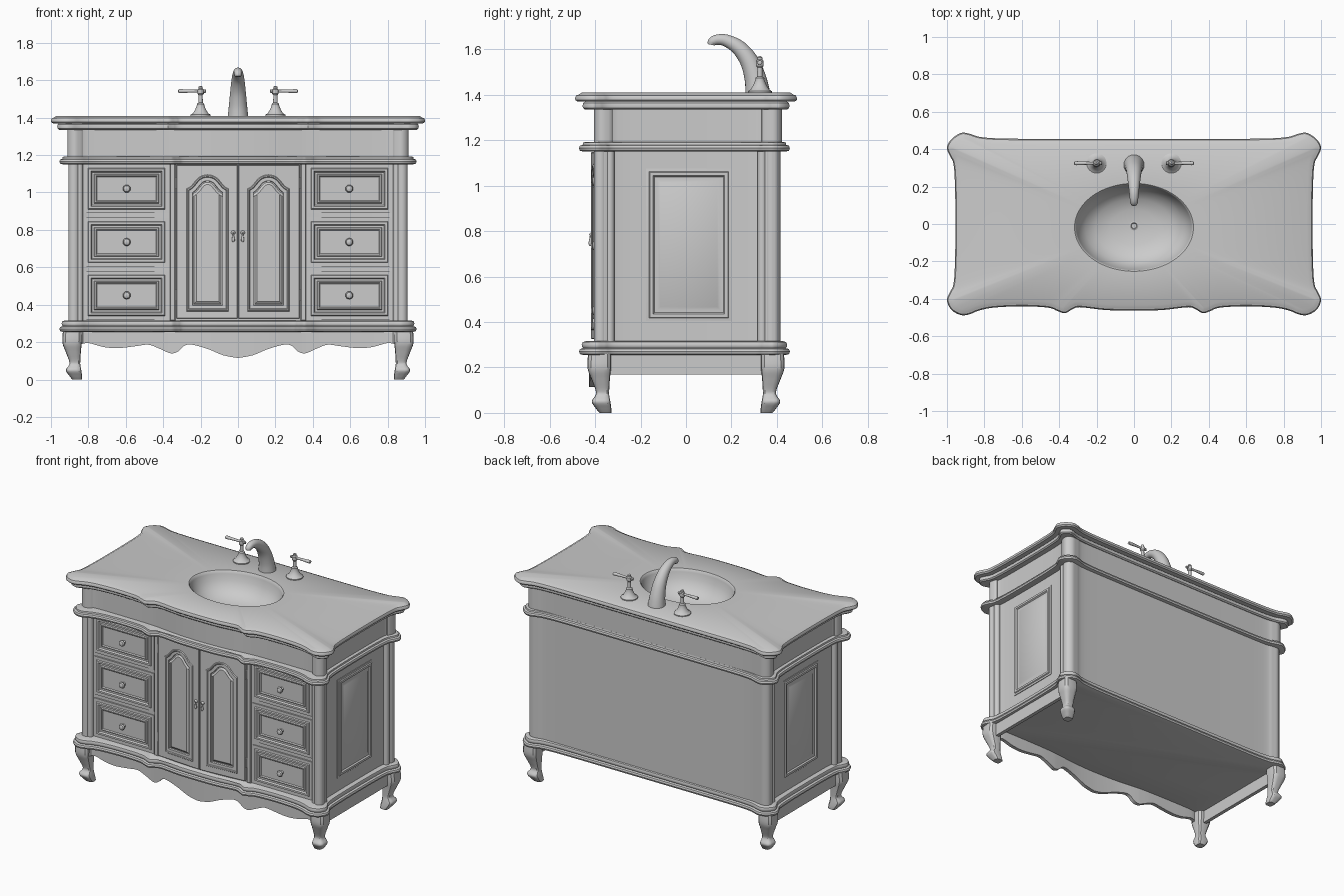
import bpy, bmesh
from math import sin, cos, pi, atan2
from mathutils import Vector

if "Cube" in bpy.data.objects:
    bpy.data.objects.remove(bpy.data.objects["Cube"])


def skin(name, rings, cap=(True, True), angle=35):
    """Join a list of equal-length closed rings into a surface."""
    bm = bmesh.new()
    vs = [[bm.verts.new(p) for p in r] for r in rings]
    n = len(vs[0])
    for a, b in zip(vs, vs[1:]):
        for i in range(n):
            bm.faces.new((a[i], a[(i + 1) % n], b[(i + 1) % n], b[i]))
    if cap[0]:
        bm.faces.new(vs[0])
    if cap[1]:
        bm.faces.new(vs[-1])
    bmesh.ops.recalc_face_normals(bm, faces=bm.faces)
    me = bpy.data.meshes.new(name)
    bm.to_mesh(me)
    bm.free()
    ob = bpy.data.objects.new(name, me)
    bpy.context.collection.objects.link(ob)
    bpy.ops.object.select_all(action='DESELECT')
    ob.select_set(True)
    bpy.context.view_layer.objects.active = ob
    bpy.ops.object.shade_smooth_by_angle(angle=angle * pi / 180)
    return ob


def spline(pts, n, closed=False):
    """Catmull-Rom curve through the points."""
    p = [Vector(q) for q in pts]
    m = len(p)
    get = (lambda i: p[i % m]) if closed else (lambda i: p[max(0, min(m - 1, i))])
    out = []
    for i in range(m if closed else m - 1):
        a, b, c, d = (get(i + k) for k in (-1, 0, 1, 2))
        for k in range(n):
            t = k / n
            out.append(.5 * (2 * b + (c - a) * t + (2 * a - 5 * b + 4 * c - d) * t * t
                             + (3 * b - a - 3 * c + d) * t ** 3))
    return out if closed else out + [p[-1]]


def offset(pts, d):
    """Move a counter-clockwise outline inward by d."""
    out, m = [], len(pts)
    for i in range(m):
        p = Vector(pts[i])
        a = (p - Vector(pts[i - 1])).normalized()
        b = (Vector(pts[(i + 1) % m]) - p).normalized()
        t = (a + b).normalized()
        out.append(p + Vector((-t.y, t.x)) * d / max(.5, t.dot(a)))
    return out


def outline(half):
    full = half + [(-x, y) for x, y in half[-2:0:-1]]
    return spline(full, 5, True)


def level(pts, z):
    return [(p[0], p[1], z) for p in pts]


def lathe(name, x, y, prof, axis='z', z0=0, n=24):
    """Round part from (radius, height); axis '-y' points to the front."""
    rings = []
    for r, h in prof:
        c = [(r * cos(2 * pi * i / n), r * sin(2 * pi * i / n)) for i in range(n)]
        rings.append([(x + a, y + b, z0 + h) if axis == 'z' else
                      (x + a, y - h, z0 + b) if axis == '-y' else
                      (x + h, y + a, z0 + b) for a, b in c])
    return skin(name, rings)


def rect(x0, x1, z0, z1):
    return [(x0, z0), (x1, z0), (x1, z1), (x0, z1)]


def box(name, x0, x1, y0, y1, z0, z1):
    r = rect(x0, x1, y0, y1)
    return skin(name, [level(r, z0), level(r, z1)])


# Plan outlines, right half from front centre to back centre
top = outline([(0, -.463), (.15, -.46), (.29, -.445), (.33, -.457), (.37, -.477), (.41, -.465),
               (.46, -.447), (.6, -.44), (.75, -.447), (.83, -.463), (.88, -.483), (.925, -.487),
               (.975, -.46), (1, -.41), (.985, -.365), (.965, -.32), (.957, -.2), (.955, 0),
               (.957, .2), (.965, .32), (.985, .365), (1, .41), (.975, .455), (.925, .487),
               (.88, .483), (.82, .465), (.7, .457), (.45, .455), (.2, .455), (0, .455)])
body = outline([(0, -.398), (.17, -.392), (.32, -.376), (.38, -.371), (.5, -.367), (.8, -.367),
                (.84, -.385), (.875, -.397), (.903, -.375), (.895, -.335), (.873, -.3), (.868, 0),
                (.873, .3), (.895, .345), (.905, .39), (.875, .415), (.83, .412), (.75, .402),
                (.4, .4), (0, .4)])
mould = [Vector((p.x * .955, p.y * .95 - .007)) for p in top]
front_pts = sorted((p.x, p.y) for p in body if p.y < -.34 and abs(p.x) < .88)


def front(x):
    for (x0, y0), (x1, y1) in zip(front_pts, front_pts[1:]):
        if x0 <= x <= x1:
            return y0 + (y1 - y0) * (x - x0) / (x1 - x0)
    return -.39


# Cabinet and frieze
skin('cabinet_body', [level(body, .29), level(body, 1.17)])
fr = offset(body, -.007)
skin('frieze', [level(fr, 1.17), level(fr, 1.345)], (False, False))

# Stepped mouldings at waist and base
skin('waist_moulding', [level(offset(mould, d), z) for d, z in
     [(.02, 1.15), (.004, 1.154), (0, 1.165), (.004, 1.176), (.016, 1.18), (.018, 1.19), (.03, 1.193)]])
skin('base_moulding', [level(offset(mould, d), z) for d, z in
     [(.018, .255), (.004, .259), (0, .27), (.004, .281), (.018, .285), (.014, .29),
      (.012, .3), (.016, .311), (.03, .316)]])

# Countertop with moulded edge flowing into the oval basin
rings = [[(p.x * .85, p.y * .8, 1.335) for p in top]]
rings += [level(offset(top, d), z) for d, z in
          [(.044, 1.335), (.035, 1.342), (.033, 1.352), (.036, 1.364), (.044, 1.37), (.01, 1.37),
           (.001, 1.378), (0, 1.387), (.006, 1.398), (.014, 1.4), (.03, 1.41)]]
ang = [atan2((p.y + .018) / .235, p.x / .318) for p in top]
rings += [[(.318 * s * cos(a), -.018 + .235 * s * sin(a), z) for a in ang] for s, z in
          [(1, 1.41), (.98, 1.405), (.965, 1.39), (.92, 1.35), (.82, 1.305), (.65, 1.27),
           (.4, 1.25), (.1, 1.243)]]
skin('countertop_with_basin', rings, (False, True))
lathe('drain', 0, -.01, [(.024, 1.243), (.024, 1.25), (.017, 1.252), (.014, 1.247)])

# Corner column clusters
for sx in (1, -1):
    for sy in (1, -1):
        for x, y, r in [(.848, .378, .02), (.877, .376, .03), (.882, .335, .02)]:
            lathe('corner_column', sx * x, sy * y, [(r, .3), (r, 1.17)])

# Cabriole legs
leg = spline([(.27, .885, .05), (.2, .887, .052), (.15, .881, .041), (.1, .873, .03),
              (.078, .873, .03), (.05, .879, .041), (.02, .868, .034), (0, .86, .026)], 4)
for sx in (1, -1):
    for sy in (1, -1):
        rr = []
        for z, c, r in leg:
            rr.append([])
            for i in range(20):
                u, v = cos(i * pi / 10), sin(i * pi / 10)
                k = r / (u ** 4 + v ** 4) ** .25
                rr[-1].append((sx * (c + k * u), sy * (c - .505 + k * v), z))
        skin('leg', rr)

# Scalloped front apron and plain side aprons
half = spline([(0, .115), (.08, .13), (.16, .163), (.25, .187), (.29, .178), (.32, .15), (.36, .14),
               (.42, .165), (.48, .186), (.55, .178), (.64, .168), (.72, .174), (.8, .195), (.85, .185)], 4)
edge = [(-p.x, p.y) for p in half[:0:-1]] + [tuple(p) for p in half]
skin('front_apron', [[(x, front(x) - .028, .27), (x, front(x) - .028, z),
                      (x, front(x) - .003, z), (x, front(x) - .003, .27)] for x, z in edge])
for s in (1, -1):
    box('side_apron', min(s * .87, s * .895), max(s * .87, s * .895), -.34, .34, .17, .265)

# Drawers with knobs, stiles and doors, mirrored left and right
drawer_prof = [(0, -.02), (0, .008), (.02, .008), (.024, .016), (.036, .016), (.042, .005),
               (.052, .005), (.056, .013), (.062, .013), (.068, .007)]
for s in (1, -1):
    for zc in (1.02, .735, .45):
        r = rect(.37, .822, zc - .13, zc + .13)
        skin('drawer_front', [[(s * u, -.368 - h, v) for u, v in offset(r, d)] for d, h in drawer_prof])
        lathe('drawer_knob', s * .595, -.37, [(.012, 0), (.009, .018), (.018, .024), (.021, .032),
                                              (.016, .04), (.006, .044)], '-y', zc, 16)
    r = rect(.335, .364, .315, 1.155)
    skin('door_stile', [[(s * u, -.373 - h, v) for u, v in offset(r, d)] for d, h in
                        [(0, -.02), (0, .008), (.004, .012)]])
    for z in (.45, 1.05):
        lathe('door_hinge', s * .332, -.386, [(.005, z - .03), (.005, z + .03)], n=10)

    # Arched raised panel inside a rectangular door
    def place(pts, h):
        return [(s * u, -.398 + .024 * u / .33 - h, v) for u, v in pts]
    crown = spline([(.275, 1.02), (.25, 1.035), (.21, 1.08), (.163, 1.095), (.115, 1.08),
                    (.075, 1.035), (.05, 1.02)], 3)
    arch = [(.05, .365), (.275, .365)] + [tuple(p) for p in crown]
    m = len(crown) - 1

    def slab(g):
        return [(.003 + g, .325 + g), (.328 - g, .325 + g)] + [
            (.328 - g + (2 * g - .325) * i / m, 1.148 - g) for i in range(m + 1)]
    prof = [(0, .02), (.004, .025), (.01, .025), (.014, .02), (.032, .02), (.034, .009),
            (.04, .009), (.052, .018)]
    skin('door', [place(slab(0), -.015), place(slab(0), .017), place(slab(.003), .02)]
         + [place(offset(arch, d), h) for d, h in prof], angle=25)

    # Drop pull with small backplate
    lathe('pull_backplate', s * .025, -.41, [(.012, 0), (.012, .006), (.007, .012), (.003, .016)],
          '-y', .785, 14)
    lathe('pull_drop', s * .025, -.421, [(.002, .785), (.004, .77), (.008, .75), (.008, .742),
                                         (.003, .735)], n=12)

    # Raised panel on the cabinet side
    r = rect(-.175, .2, .405, 1.075)
    skin('side_panel', [[(s * (.867 + h), u, v) for u, v in offset(r, d)] for d, h in
                        [(0, -.01), (0, .006), (.012, .008), (.016, .014), (.03, .014), (.036, .005),
                         (.05, .005), (.062, .012)]])

    # Tap handle: bell base, stem and lever
    lathe('tap_base', s * .2, .325, [(.053, 1.408), (.053, 1.416), (.04, 1.424), (.028, 1.445),
                                     (.019, 1.468), (.02, 1.474), (.012, 1.48), (.011, 1.52),
                                     (.017, 1.528), (.017, 1.55), (.011, 1.556), (.011, 1.565), (.004, 1.57)])
    lathe('tap_lever', s * .2, .325, [(.007, s * -.03), (.01, s * -.026), (.01, s * -.018), (.007, s * -.014),
                                      (.008, s * .05), (.011, s * .11), (.01, s * .118), (.004, s * .12)],
          'x', 1.542, 14)

# Curved tapering spout
path = spline([(.316, 1.405, .055), (.306, 1.47, .048), (.28, 1.545, .041), (.235, 1.605, .034),
               (.18, 1.638, .027), (.14, 1.643, .023), (.117, 1.634, .021), (.112, 1.62, .016)], 5)
rr = []
for i, (y, z, r) in enumerate(path):
    a, b = path[max(0, i - 1)], path[min(len(path) - 1, i + 1)]
    t = Vector((b.x - a.x, b.y - a.y)).normalized()
    if i == 0:
        t = Vector((0, 1))
    rr.append([(r * cos(k * pi / 12), y + r * sin(k * pi / 12) * t.y, z - r * sin(k * pi / 12) * t.x)
               for k in range(24)])
skin('spout', rr)
